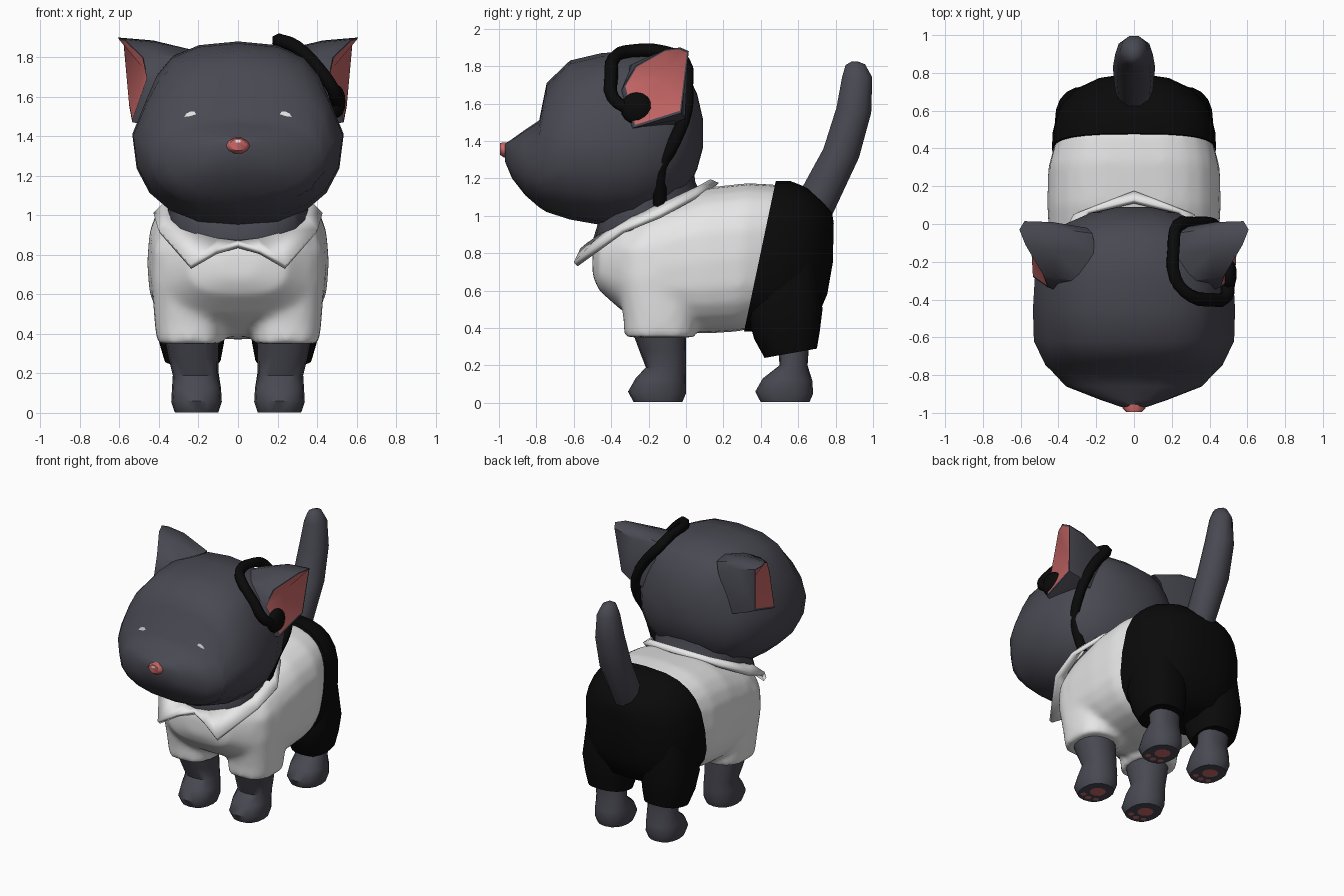
import bpy, bmesh, math
from mathutils import Vector
from mathutils.bvhtree import BVHTree

if "Cube" in bpy.data.objects:
    bpy.data.objects.remove(bpy.data.objects["Cube"])


def material(name, rgb):
    m = bpy.data.materials.new(name)
    m.diffuse_color = (*rgb, 1)
    m.use_nodes = True
    m.node_tree.nodes["Principled BSDF"].inputs["Base Color"].default_value = m.diffuse_color
    return m


FUR = material("slate fur", (0.066, 0.066, 0.085))
WHITE = material("white cloth", (0.80, 0.80, 0.80))
BLACK = material("black cloth", (0.003, 0.003, 0.003))
PINK = material("pink skin", (0.60, 0.14, 0.14))


def add_mesh(name, verts, faces, mats, rule=None):
    me = bpy.data.meshes.new(name)
    me.from_pydata([tuple(v) for v in verts], [], faces)
    for m in mats:
        me.materials.append(m)
    if rule:
        for p in me.polygons:
            p.material_index = rule(p)
    bm = bmesh.new()
    bm.from_mesh(me)
    bmesh.ops.recalc_face_normals(bm, faces=bm.faces)
    bm.to_mesh(me)
    bm.free()
    ob = bpy.data.objects.new(name, me)
    bpy.context.collection.objects.link(ob)
    return ob


def loft(name, rings, mat, n=2.4, seg=20, side=1):
    """Skin through superellipse rings (y0, z0, y1, z1, half width, centre x)."""
    verts, faces = [], []
    for r in rings:
        y0, z0, y1, z1, hw = r[:5]
        cx = r[5] if len(r) > 5 else 0
        for i in range(seg):
            a = 2 * math.pi * i / seg
            c, s = math.cos(a), math.sin(a)
            c = math.copysign(abs(c) ** (2 / n), c)
            s = math.copysign(abs(s) ** (2 / n), s)
            verts.append((side * (cx + hw * c), (y0 + y1) / 2 + s * (y1 - y0) / 2,
                          (z0 + z1) / 2 + s * (z1 - z0) / 2))
    for k in range(len(rings) - 1):
        for i in range(seg):
            j = (i + 1) % seg
            faces.append((k * seg + i, k * seg + j, (k + 1) * seg + j, (k + 1) * seg + i))
    faces += [tuple(range(seg)), tuple(range((len(rings) - 1) * seg, len(rings) * seg))]
    return add_mesh(name, verts, faces, [mat])


# Head: upright rings from muzzle to nape (y, low z, high z, half width)
head_rows = [(-.968, 1.29, 1.385, .07), (-.93, 1.20, 1.41, .18), (-.86, 1.11, 1.46, .36),
             (-.785, 1.045, 1.51, .43), (-.745, 1.02, 1.71, .47), (-.62, .98, 1.83, .53),
             (-.45, .95, 1.87, .535), (-.28, .96, 1.88, .525), (-.10, 1.02, 1.86, .46),
             (0, 1.12, 1.78, .37), (.06, 1.25, 1.65, .23), (.09, 1.36, 1.52, .09)]
head = loft("head", [(y, a, y, b, w) for y, a, b, w in head_rows], FUR)
for v in head.data.vertices:  # temples are drawn in below the ears
    if 1.43 < v.co.z < 1.83:
        v.co.x *= 1 - .1 * math.sin(math.pi * (v.co.z - 1.43) / .4)

# Neck, tilted to match the collar
loft("neck", [(-.47, .78, .09, 1.10, .33), (-.495, .88, .05, 1.18, .355),
              (-.44, 1.06, .03, 1.34, .33)], FUR, 2.2)

# Nose
nose = loft("nose", [(-.93, 1.31, -.93, 1.395, .062), (-.975, 1.31, -.975, 1.395, .06),
                     (-.995, 1.325, -.995, 1.39, .042)], PINK, 1.8, 10)

# Shirt body and shorts seat
shirt = loft("shirt", [(-.50, .68, -.50, .82, .10), (-.465, .60, -.465, .89, .25),
                       (-.34, .49, -.34, .97, .38), (-.15, .39, -.15, 1.07, .445),
                       (.10, .37, .10, 1.15, .46), (.27, .38, .33, 1.175, .455),
                       (.37, .40, .51, 1.165, .415)], WHITE, 2.8, 24)
loft("shorts_seat", [(.31, .38, .48, 1.185, .435), (.42, .38, .56, 1.185, .43),
                     (.58, .38, .65, 1.15, .395), (.69, .43, .73, 1.08, .31),
                     (.755, .58, .78, 1.02, .19), (.785, .75, .79, .96, .08)], BLACK, 2.8, 24)

# Tail
loft("tail", [(.58, 1.04, .74, .92, .09), (.62, 1.16, .79, 1.01, .10),
              (.73, 1.36, .93, 1.31, .112), (.80, 1.58, .995, 1.55, .10),
              (.83, 1.74, 1.0, 1.74, .075), (.85, 1.805, .96, 1.81, .045),
              (.885, 1.825, .92, 1.825, .015)], FUR, 2, 10)

# Legs, sleeves, trouser legs and paw pads, both sides
front_rows = [(-.28, .003, -.02, .003, .11, .21), (-.31, .06, 0, .05, .128, .21),
              (-.27, .13, 0, .12, .124, .21), (-.215, .19, 0, .19, .115, .215),
              (-.25, .28, 0, .28, .127, .225), (-.29, .39, 0, .39, .138, .235)]
hind_rows = [(.40, .003, .66, .003, .11, .21), (.37, .06, .68, .05, .128, .21),
             (.41, .13, .675, .12, .124, .21), (.50, .20, .65, .20, .112, .21),
             (.49, .34, .66, .34, .115, .22)]
sleeve_rows = [(-.33, .35, .05, .35, .165, .245), (-.335, .45, .055, .45, .172, .25),
               (-.37, .66, .08, .68, .175, .265), (-.36, .82, .06, .84, .15, .285),
               (-.25, .95, 0, .95, .10, .29)]
cuff_rows = [(.42, .24, .70, .29, .142, .23), (.365, .34, .715, .38, .165, .235),
             (.325, .48, .73, .50, .18, .24), (.38, .75, .70, .75, .15, .24)]

sleeves = []
for side, label in ((1, "right"), (-1, "left")):
    loft("front_leg_" + label, front_rows, FUR, 2.3, 16, side)
    loft("hind_leg_" + label, hind_rows, FUR, 2.3, 16, side)
    sleeves.append(loft("sleeve_" + label, sleeve_rows, WHITE, 2.5, 20, side))
    loft("shorts_leg_" + label, cuff_rows, BLACK, 2.5, 20, side)
    for part, y in (("front", -.13), ("hind", .55)):
        verts, faces = [], []
        for dx, dy, r in ((0, 0, .055), (-.055, -.085, .02), (0, -.10, .022), (.055, -.085, .02)):
            faces.append(tuple(range(len(verts), len(verts) + 10)))
            for i in range(10):
                a = math.tau * i / 10
                verts.append((side * .21 + dx + r * math.cos(a), y + dy + r * math.sin(a), 0))
        pads = add_mesh(f"{part}_paw_pads_{label}", verts, faces, [PINK])
        for p in pads.data.polygons:
            if p.normal.z > 0:
                p.flip()

# Melt the sleeves into the shirt body
bpy.ops.object.select_all(action='DESELECT')
for ob in sleeves + [shirt]:
    ob.select_set(True)
bpy.context.view_layer.objects.active = shirt
bpy.ops.object.join()
blend = shirt.modifiers.new("blend", 'REMESH')
blend.mode = 'VOXEL'
blend.voxel_size = .022
blend.use_smooth_shade = True
relax = shirt.modifiers.new("relax", 'SMOOTH')
relax.factor = .5
relax.iterations = 8

# Ears: root, swell and rim outlines, pink hollow fanned to a sunken centre
root = [(.22, -.05, 1.82), (.25, -.02, 1.76), (.36, -.02, 1.48), (.42, -.28, 1.46),
        (.38, -.34, 1.62), (.25, -.31, 1.80), (.20, -.16, 1.83)]
swell = [(.43, -.02, 1.885), (.43, .01, 1.84), (.47, -.005, 1.52), (.49, -.29, 1.465),
         (.43, -.345, 1.67), (.41, -.29, 1.81), (.42, -.14, 1.875)]
rim = [(.607, -.03, 1.90), (.58, .015, 1.88), (.55, -.025, 1.55), (.535, -.28, 1.47),
       (.457, -.335, 1.69), (.48, -.27, 1.80), (.575, -.11, 1.89)]
for side, label in ((1, "right"), (-1, "left")):
    k = len(rim)
    mid = sum((Vector(p) for p in rim), Vector()) / k
    pts = [Vector(p) for p in root + swell + rim]
    pts += [Vector(p).lerp(mid, .06) for p in rim] + [mid + Vector((-.065, .03, 0))]
    pts = [Vector((side * p.x, p.y, p.z)) for p in pts]
    faces = [(r * k + i, r * k + (i + 1) % k, (r + 1) * k + (i + 1) % k, (r + 1) * k + i)
             for r in range(3) for i in range(k)]
    faces += [(3 * k + i, 3 * k + (i + 1) % k, 4 * k) for i in range(k)]
    add_mesh("ear_" + label, pts, faces, [FUR, PINK], lambda p: int(len(p.vertices) == 3))


# Thin marks projected on to a surface from the front
def mark(name, target, polys):
    me = target.data
    tree = BVHTree.FromPolygons([v.co.copy() for v in me.vertices],
                                [tuple(p.vertices) for p in me.polygons])
    verts, faces = [], []
    for poly in polys:
        faces.append(tuple(range(len(verts), len(verts) + len(poly))))
        for x, z in poly:
            hit = tree.ray_cast(Vector((x, -2, z)), Vector((0, 1, 0)))[0]
            verts.append((x, (hit.y if hit else -.97) - .005, z))
    ob = add_mesh(name, verts, faces, [WHITE])
    for p in ob.data.polygons:
        if p.normal.y > 0:
            p.flip()


eye = [[(.212, 1.512), (.24, 1.502), (.24, 1.526), (.222, 1.526)],
       [(.24, 1.502), (.272, 1.498), (.262, 1.514), (.24, 1.526)]]
for side, label in ((1, "right"), (-1, "left")):
    mark("closed_eye_" + label, head, [[(side * x, z) for x, z in q] for q in eye])
mark("nose_glint", nose, [[(-.014, 1.382), (-.012, 1.368), (.012, 1.368), (.014, 1.382)]])

# Shirt collar: flap between a neck edge and a pointed outer edge, mirrored
inner = [(0, -.49, .862), (.10, -.48, .872), (.20, -.44, .90), (.33, -.28, .99),
         (.35, -.10, 1.07), (.24, .06, 1.15), (0, .12, 1.185)]
outer = [(0, -.515, .847), (.11, -.555, .815), (.24, -.59, .74), (.40, -.34, .92),
         (.42, -.14, 1.0), (.31, .05, 1.10), (0, .165, 1.165)]
m = len(inner)
collar = add_mesh("collar", inner + outer,
                  [(i, i + 1, m + i + 1, m + i) for i in range(m - 1)], [WHITE])
mir = collar.modifiers.new("mirror", 'MIRROR')
mir.use_clip = True
sol = collar.modifiers.new("thickness", 'SOLIDIFY')
sol.thickness = .03
sol.offset = 0

# Ear cord: bud, loop over the head, then down behind the ear to the collar
path = [(.50, -.29, 1.56), (.485, -.39, 1.63), (.41, -.40, 1.74), (.30, -.38, 1.85),
        (.22, -.29, 1.88), (.21, -.12, 1.875), (.23, -.01, 1.82), (.33, .005, 1.70),
        (.41, 0, 1.56), (.44, -.06, 1.40), (.41, -.13, 1.26), (.335, -.14, 1.05)]
cu = bpy.data.curves.new("cord_path", 'CURVE')
cu.dimensions = '3D'
cu.resolution_u = 3
cu.bevel_depth = .036
cu.bevel_resolution = 1
cu.use_fill_caps = True
sp = cu.splines.new('BEZIER')
sp.bezier_points.add(len(path) - 1)
for bp, co in zip(sp.bezier_points, path):
    bp.co = co
    bp.handle_left_type = bp.handle_right_type = 'AUTO'
cu.materials.append(BLACK)
cord = bpy.data.objects.new("ear_cord", cu)
bpy.context.collection.objects.link(cord)

bpy.ops.mesh.primitive_uv_sphere_add(segments=14, ring_count=8, location=(.50, -.265, 1.575))
bud = bpy.context.object
bud.name = "ear_bud"
bud.scale = (.045, .085, .085)
bud.data.materials.append(BLACK)

# Smooth shading with sharp hems
bpy.ops.object.select_all(action='DESELECT')
for ob in bpy.context.scene.objects:
    if ob.type == 'MESH' and ob != shirt:
        ob.select_set(True)
        bpy.context.view_layer.objects.active = ob
bpy.ops.object.shade_smooth_by_angle(angle=math.radians(50))
